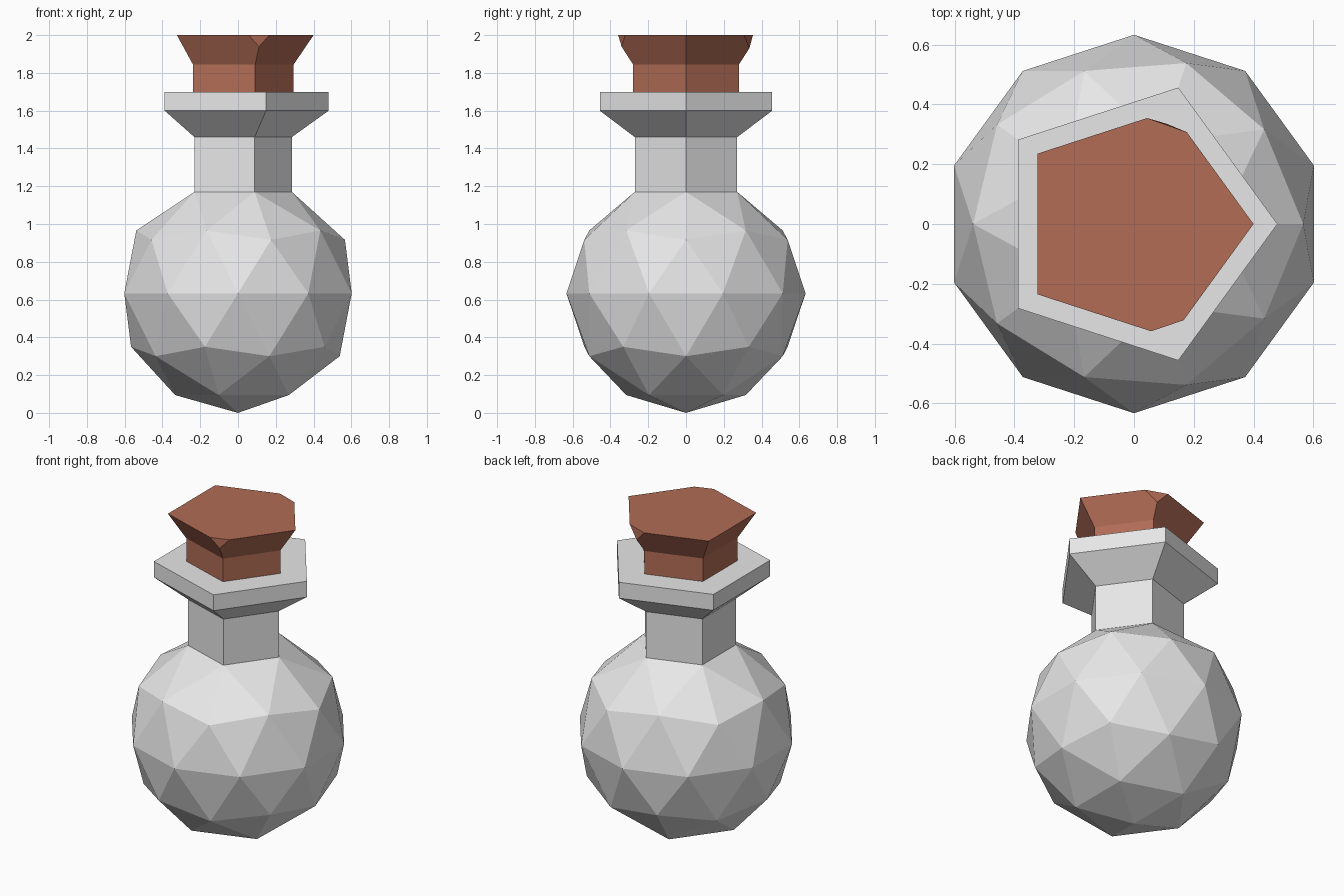
import bpy, bmesh
from math import cos, sin, tau
from mathutils import Vector

cube = bpy.data.objects.get("Cube")
if cube:
    bpy.data.objects.remove(cube, do_unlink=True)

SIDES = 5
BALL = 0.633


def material(name, color):
    mat = bpy.data.materials.new(name)
    mat.use_nodes = True
    mat.diffuse_color = color
    mat.node_tree.nodes["Principled BSDF"].inputs["Base Color"].default_value = color
    return mat


def finish(bm, name, mat):
    bmesh.ops.recalc_face_normals(bm, faces=bm.faces[:])
    mesh = bpy.data.meshes.new(name)
    bm.to_mesh(mesh)
    bm.free()
    mesh.materials.append(mat)
    obj = bpy.data.objects.new(name, mesh)
    bpy.context.collection.objects.link(obj)
    return obj


def ring_point(i, radius, z):
    a = tau * i / SIDES
    return Vector((radius * cos(a), radius * sin(a), z))


def place_ring(verts, radius, z):
    for v in verts:
        flat = Vector((v.co.x, v.co.y, 0)).normalized() * radius
        v.co = (flat.x, flat.y, z)


def extrude_rings(bm, edges, profile):
    """Grow a tube upward from an open edge loop, then cap it."""
    for radius, z in profile:
        geom = bmesh.ops.extrude_edge_only(bm, edges=edges)["geom"]
        edges = [e for e in geom if isinstance(e, bmesh.types.BMEdge)]
        place_ring({v for e in edges for v in e.verts}, radius, z)
    bmesh.ops.contextual_create(bm, geom=edges)


grey = material("bottle grey", (0.8, 0.8, 0.8, 1))
brown = material("cork brown", (0.44, 0.15, 0.091, 1))

# Bottle: faceted ball opened at the top, with a neck and flared lip
bm = bmesh.new()
bmesh.ops.create_icosphere(bm, subdivisions=2, radius=BALL)
bmesh.ops.translate(bm, verts=bm.verts[:], vec=(0, 0, BALL))
top = max(bm.verts, key=lambda v: v.co.z)
bmesh.ops.delete(bm, geom=[top], context='VERTS')
rim = [e for e in bm.edges if e.is_boundary]
place_ring({v for e in rim for v in e.verts}, 0.285, 1.17)
extrude_rings(bm, rim, [(0.285, 1.46), (0.48, 1.6), (0.48, 1.7)])
finish(bm, "bottle", grey)

# Cork: five-sided plug with a flared head
bm = bmesh.new()
base = [bm.verts.new(ring_point(i, 0.295, 1.7)) for i in range(SIDES)]
bm.faces.new(base)
extrude_rings(bm, bm.edges[:], [(0.295, 1.845), (0.4, 2.0)])

# Two chipped corners on the cork head
chips = [(1, 0.55, (0.18, 0.306), (0.045, 0.354)),
         (4, 0.6, (0.166, -0.322), (0.06, -0.358))]
for i, t, a, b in chips:
    corner = ring_point(i, 0.4, 2.0)
    low = ring_point(i, 0.295, 1.845).lerp(corner, t)
    pa, pb = Vector((*a, 2.0)), Vector((*b, 2.0))
    normal = (pa - low).cross(pb - low).normalized()
    if normal.dot(corner - low) < 0:
        normal.negate()
    cut = bmesh.ops.bisect_plane(bm, geom=bm.verts[:] + bm.edges[:] + bm.faces[:],
                                 plane_co=low, plane_no=normal, clear_outer=True)
    edges = [g for g in cut["geom_cut"] if isinstance(g, bmesh.types.BMEdge)]
    bmesh.ops.contextual_create(bm, geom=edges)
finish(bm, "cork", brown)
